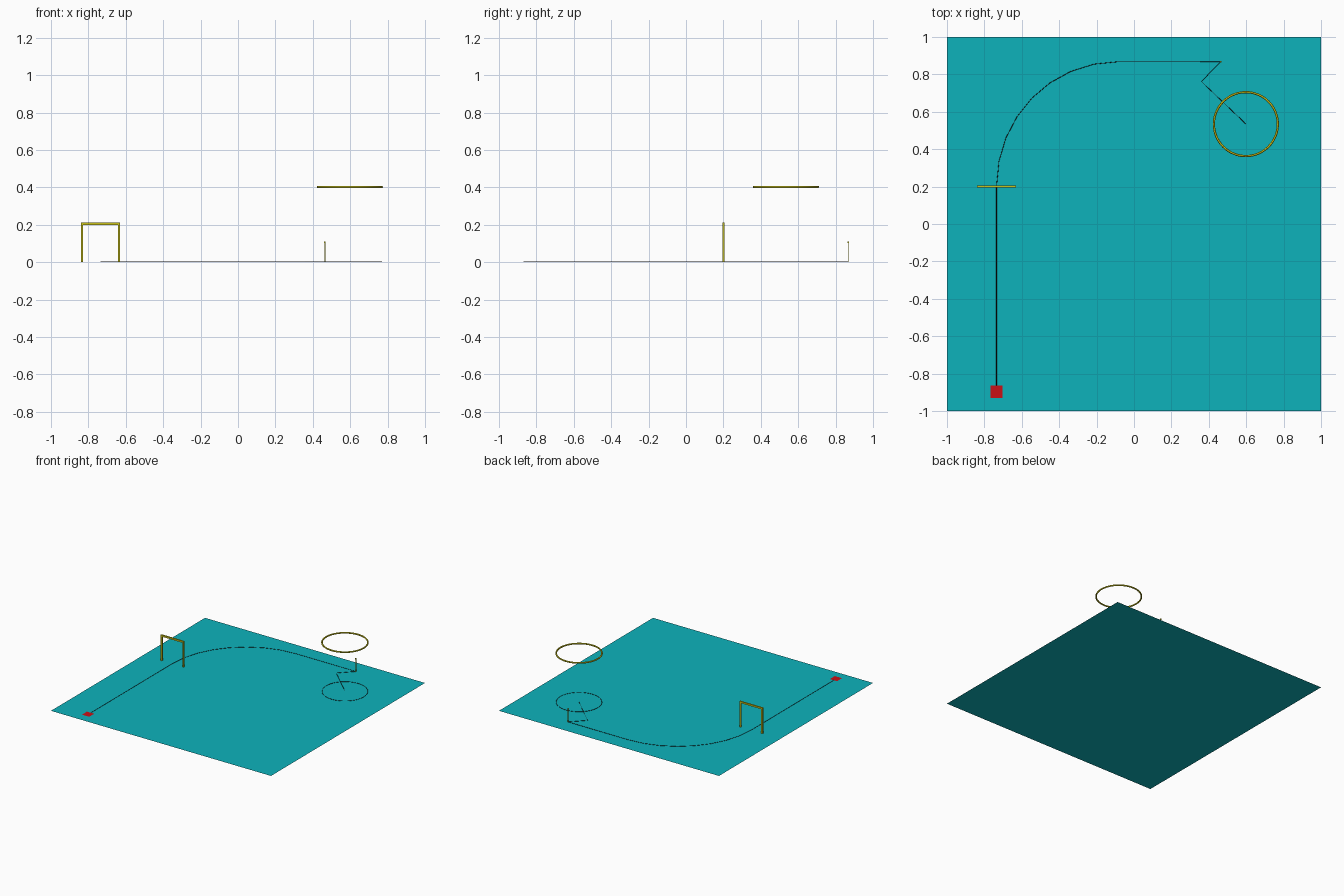
import bpy, math
from mathutils import Vector
from mathutils.geometry import interpolate_bezier

if "Cube" in bpy.data.objects:
    bpy.data.objects.remove(bpy.data.objects["Cube"])


def material(name, rgb):
    m = bpy.data.materials.new(name)
    m.diffuse_color = (*rgb, 1)
    m.use_nodes = True
    m.node_tree.nodes["Principled BSDF"].inputs["Base Color"].default_value = m.diffuse_color
    return m


TEAL = material("teal", (0.004, 0.45, 0.5))
RED = material("red", (0.6, 0.005, 0.008))
YELLOW = material("yellow", (0.6, 0.55, 0.01))
BLACK = material("black", (0.01, 0.01, 0.01))


def plane(name, x, y, z, size, mat):
    bpy.ops.mesh.primitive_plane_add(size=size, location=(x, y, z))
    ob = bpy.context.object
    ob.name = name
    ob.data.materials.append(mat)


def box(name, lo, hi, mat):
    lo, hi = Vector(lo), Vector(hi)
    bpy.ops.mesh.primitive_cube_add(size=1, location=(lo + hi) / 2)
    ob = bpy.context.object
    ob.name = name
    ob.dimensions = hi - lo
    bpy.ops.object.transform_apply(location=False, rotation=False, scale=True)
    ob.data.materials.append(mat)


def line(name, pts, closed=False):
    # Thin painted strip: a very fine four-sided tube lying on the floor
    cu = bpy.data.curves.new(name, 'CURVE')
    cu.dimensions = '3D'
    cu.bevel_depth = 0.0016
    cu.bevel_resolution = 0
    sp = cu.splines.new('POLY')
    sp.points.add(len(pts) - 1)
    for p, (x, y) in zip(sp.points, pts):
        p.co = (x, y, 0.0016, 1)
    sp.use_cyclic_u = closed
    ob = bpy.data.objects.new(name, cu)
    bpy.context.collection.objects.link(ob)
    cu.materials.append(BLACK)


# Floor and start pad
plane("floor", 0, 0, 0, 2, TEAL)
plane("start_pad", -0.735, -0.897, 0.004, 0.065, RED)

# Course line: straight, quarter bend, straight, zigzag to the ring centre
k = 0.37
bend = interpolate_bezier((-0.735, 0.2, 0), (-0.735, 0.2 + k, 0),
                          (-0.08 - k, 0.868, 0), (-0.08, 0.868, 0), 9)
line("course_line", [(-0.735, -0.87)] + [(p.x, p.y) for p in bend]
     + [(0.465, 0.868), (0.36, 0.762), (0.598, 0.535)])

# Landing circle under the ring
RX, RY, R = 0.598, 0.534, 0.171
line("landing_circle", [(RX + R * math.cos(2 * math.pi * i / 32),
                         RY + R * math.sin(2 * math.pi * i / 32)) for i in range(32)], True)

# Hovering ring
bpy.ops.mesh.primitive_torus_add(location=(RX, RY, 0.403), major_radius=R, minor_radius=0.006,
                                 major_segments=48, minor_segments=12)
ring = bpy.context.object
ring.name = "hoop"
ring.data.materials.append(YELLOW)
bpy.ops.object.shade_smooth_by_angle()

# Gate
for side, x in (("left", -0.834), ("right", -0.636)):
    box("gate_post_" + side, (x - 0.006, 0.194, 0), (x + 0.006, 0.206, 0.2), YELLOW)
box("gate_bar", (-0.84, 0.194, 0.199), (-0.63, 0.206, 0.212), YELLOW)

# Corner marker pole with a small tip
box("marker_pole", (0.463, 0.8655, 0), (0.467, 0.8695, 0.105), YELLOW)
box("marker_tip", (0.461, 0.863, 0.103), (0.469, 0.871, 0.112), YELLOW)
